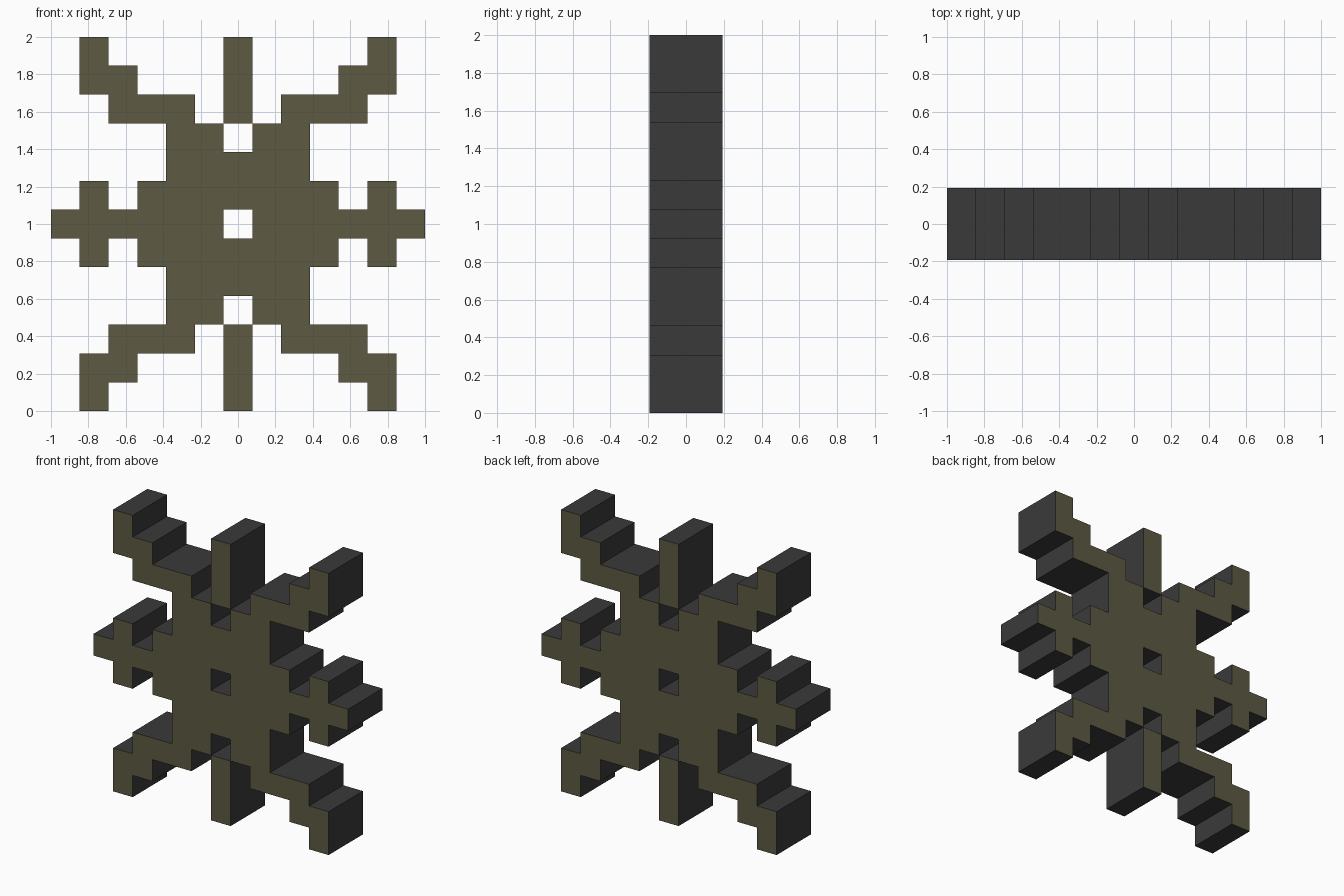
import bpy, bmesh

if "Cube" in bpy.data.objects:
    bpy.data.objects.remove(bpy.data.objects["Cube"])

CELL = 2 / 13          # the shape sits on a 13 x 13 grid
DEPTH = 2.5 * CELL

# Upper right quarter: column numbers filled in each row, counted from the centre
ROWS = [
    (1, 2, 3, 4, 5, 6),
    (0, 1, 2, 3, 5),
    (0, 1, 2),
    (1, 2),
    (0, 2, 3, 4),
    (0, 4, 5),
    (0, 5),
]


def material(name, color):
    mat = bpy.data.materials.new(name)
    mat.diffuse_color = (*color, 1)
    mat.use_nodes = True
    mat.node_tree.nodes["Principled BSDF"].inputs["Base Color"].default_value = mat.diffuse_color
    return mat


# Mirror the quarter into the full set of cells
cells = sorted({(sx * col, sz * row)
                for row, cols in enumerate(ROWS) for col in cols
                for sx in (-1, 1) for sz in (-1, 1)})

# Front plate made of square cells
bm = bmesh.new()
for cx, cz in cells:
    corners = [(-.5, -.5), (.5, -.5), (.5, .5), (-.5, .5)]
    bm.faces.new([bm.verts.new(((cx + u) * CELL, -DEPTH / 2, 1 + (cz + v) * CELL))
                  for u, v in corners])
bmesh.ops.remove_doubles(bm, verts=bm.verts[:], dist=0.001)

# Thicken to the back, with the walls between the two plates
front = bm.faces[:]
back = bmesh.ops.extrude_face_region(bm, geom=front, use_keep_orig=True)["geom"]
bmesh.ops.translate(bm, vec=(0, DEPTH, 0),
                    verts=[g for g in back if isinstance(g, bmesh.types.BMVert)])
bmesh.ops.recalc_face_normals(bm, faces=bm.faces[:])

# Olive plates, dark grey walls
for f in bm.faces:
    f.normal_update()
    f.material_index = 0 if abs(f.normal.y) > 0.5 else 1

mesh = bpy.data.meshes.new("snowflake")
bm.to_mesh(mesh)
bm.free()
mesh.materials.append(material("olive", (0.11, 0.10, 0.055)))
mesh.materials.append(material("dark_grey", (0.042, 0.042, 0.042)))
bpy.context.collection.objects.link(bpy.data.objects.new("snowflake", mesh))
